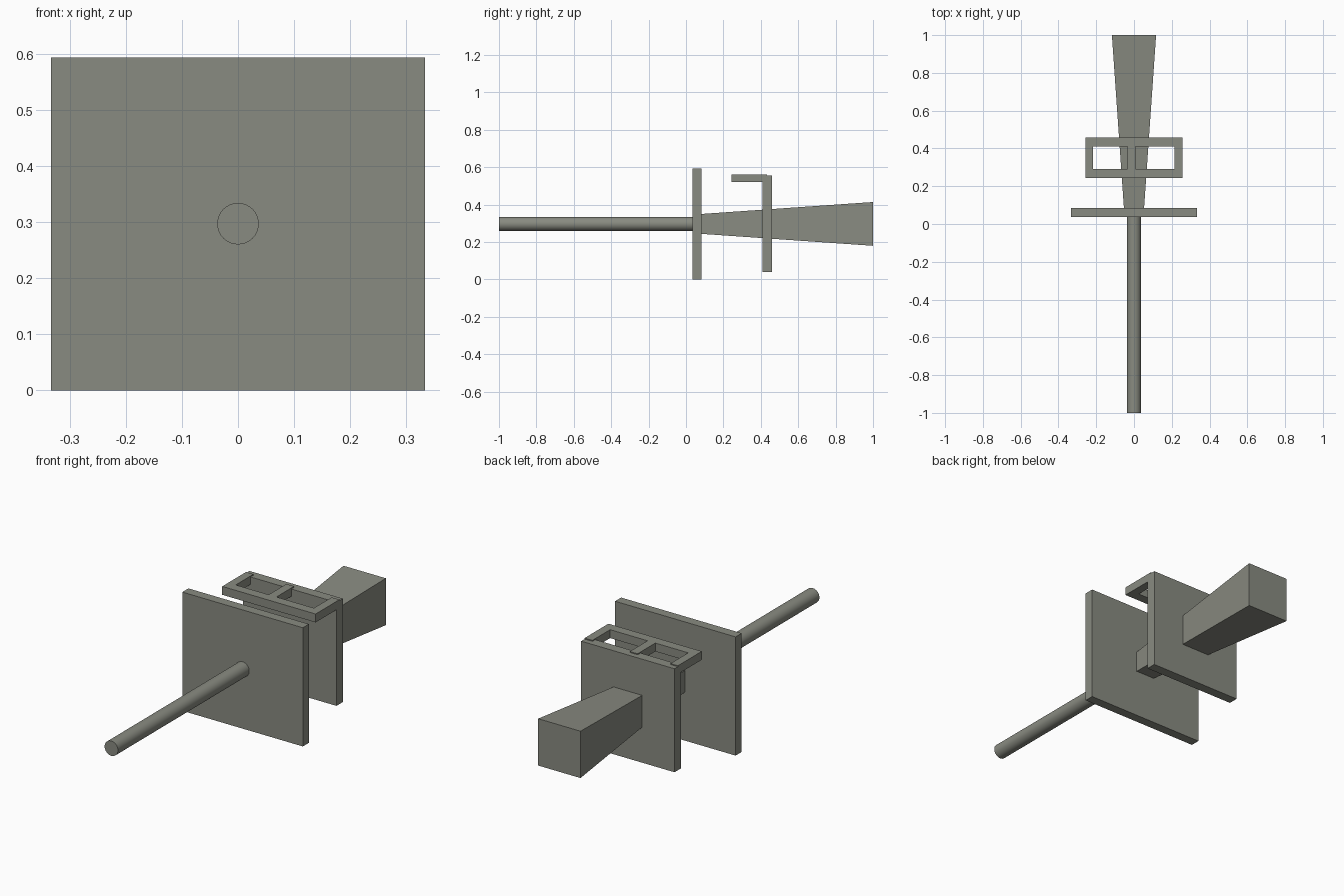
import bpy
import bmesh
import math
from mathutils import Matrix

if "Cube" in bpy.data.objects:
    bpy.data.objects.remove(bpy.data.objects["Cube"])

ZC = 0.297  # height of the common axis

metal = bpy.data.materials.new("grey_metal")
metal.diffuse_color = (0.25, 0.258, 0.22, 1)
metal.use_nodes = True
metal.node_tree.nodes["Principled BSDF"].inputs["Base Color"].default_value = metal.diffuse_color


def finish(name, bm):
    bmesh.ops.recalc_face_normals(bm, faces=bm.faces)
    mesh = bpy.data.meshes.new(name)
    bm.to_mesh(mesh)
    bm.free()
    mesh.materials.append(metal)
    obj = bpy.data.objects.new(name, mesh)
    bpy.context.collection.objects.link(obj)
    return obj


def box(name, x, y, z):
    bm = bmesh.new()
    bmesh.ops.create_cube(bm, size=1)
    for v in bm.verts:
        for i, (lo, hi) in enumerate((x, y, z)):
            v.co[i] = lo if v.co[i] < 0 else hi
    return finish(name, bm)


# Long round rod at the front
bm = bmesh.new()
bmesh.ops.create_cone(bm, cap_ends=True, segments=32, radius1=0.037, radius2=0.037, depth=1.037,
                      matrix=Matrix.Translation((0, -0.4815, ZC)) @ Matrix.Rotation(math.pi / 2, 4, 'X'))
rod = finish("rod", bm)
bpy.context.view_layer.objects.active = rod
rod.select_set(True)
bpy.ops.object.shade_smooth_by_angle(angle=math.radians(35))

# Two upright plates
box("large_plate", (-0.333, 0.333), (0.036, 0.084), (0, 0.593))
box("small_plate", (-0.258, 0.258), (0.409, 0.459), (0.04, 0.557))

# Square horn widening to the back
bm = bmesh.new()
bmesh.ops.create_cube(bm, size=2)
for v in bm.verts:
    half = 0.117 if v.co.y > 0 else 0.053
    v.co = (v.co.x * half, 1.0 if v.co.y > 0 else 0.08, ZC + v.co.z * half)
finish("horn", bm)

# Top frame: front bar and three arms resting in the small plate
box("frame_bar", (-0.258, 0.258), (0.244, 0.292), (0.52, 0.562))
for name, x0, x1 in (("left", -0.258, -0.217), ("middle", -0.035, 0.008), ("right", 0.215, 0.258)):
    box("frame_arm_" + name, (x0, x1), (0.291, 0.432), (0.52, 0.562))
